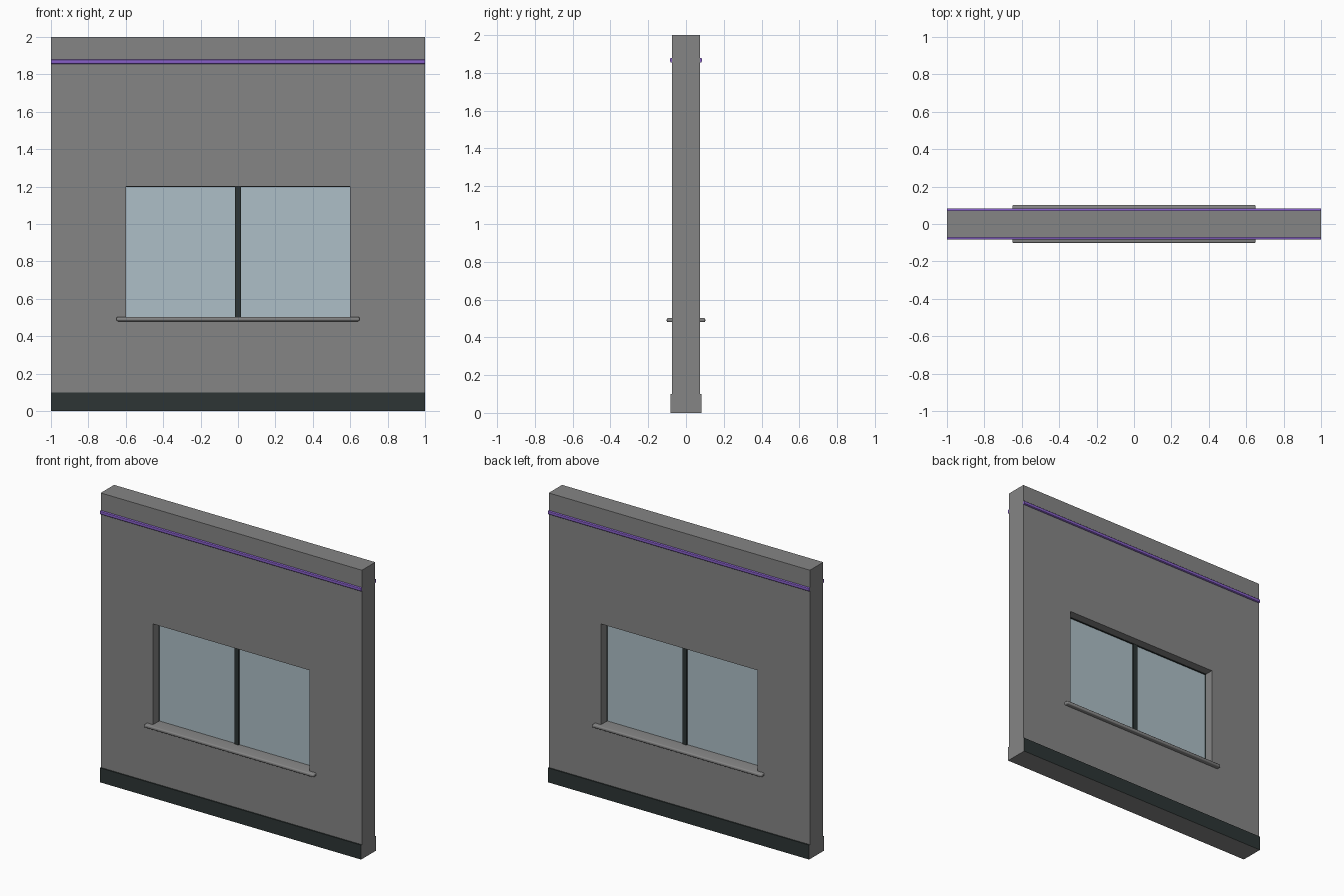
import bpy
import bmesh

if "Cube" in bpy.data.objects:
    bpy.data.objects.remove(bpy.data.objects["Cube"], do_unlink=True)


def material(name, rgb):
    m = bpy.data.materials.new(name)
    m.use_nodes = True
    m.diffuse_color = (*rgb, 1)
    m.node_tree.nodes["Principled BSDF"].inputs["Base Color"].default_value = (*rgb, 1)
    return m


GREY = material("wall grey", (0.235, 0.235, 0.235))
DARK = material("dark trim", (0.026, 0.036, 0.035))
GLASS = material("pale glass", (0.42, 0.52, 0.57))
PURPLE = material("purple trim", (0.24, 0.115, 0.57))

HALF = 0.073                     # half thickness of the wall
WX, WZ0, WZ1 = 0.6, 0.5, 1.2     # window opening


def finish(name, bm, mats):
    bmesh.ops.recalc_face_normals(bm, faces=bm.faces)
    me = bpy.data.meshes.new(name)
    bm.to_mesh(me)
    bm.free()
    for m in mats:
        me.materials.append(m)
    ob = bpy.data.objects.new(name, me)
    bpy.context.collection.objects.link(ob)
    return ob


def box(name, lo, hi, *mats, bevel=0, edges=lambda d: True):
    """Box between two corners; edges picks which edge directions are rounded."""
    bm = bmesh.new()
    bmesh.ops.create_cube(bm, size=1)
    for v in bm.verts:
        v.co = [(a + b) / 2 + c * (b - a) for a, b, c in zip(lo, hi, v.co)]
    if bevel:
        chosen = [e for e in bm.edges if edges(e.verts[1].co - e.verts[0].co)]
        bmesh.ops.bevel(bm, geom=chosen, offset=bevel, segments=3,
                        profile=0.5, affect='EDGES')
    ob = finish(name, bm, mats)
    if bevel:
        bpy.ops.object.select_all(action='DESELECT')
        ob.select_set(True)
        bpy.context.view_layer.objects.active = ob
        bpy.ops.object.shade_smooth_by_angle()
    return ob


# Wall with a rectangular opening
bm = bmesh.new()


def ring(x, z0, z1, y):
    return [bm.verts.new((px, y, pz))
            for px, pz in ((-x, z0), (x, z0), (x, z1), (-x, z1))]


loops = [ring(1, 0, 2, -HALF), ring(WX, WZ0, WZ1, -HALF),
         ring(WX, WZ0, WZ1, HALF), ring(1, 0, 2, HALF)]
for a, b in zip(loops, loops[1:] + loops[:1]):
    for i in range(4):
        j = (i + 1) % 4
        bm.faces.new((a[i], a[j], b[j], b[i]))
finish("wall", bm, [GREY])

# Skirting and picture rail on both faces
for side, s in (("front", -1), ("back", 1)):
    y0, y1 = sorted((s * HALF, s * 0.081))
    skirting = box(side + "_skirting", (-1, y0, 0), (1, y1, 0.1), DARK, GREY)
    for p in skirting.data.polygons:
        if abs(p.normal.x) > 0.5 or p.normal.z < -0.5:
            p.material_index = 1
    y0, y1 = sorted((s * (HALF - 0.01), s * 0.084))
    box(side + "_rail", (-1, y0, 1.855), (1, y1, 1.88), PURPLE,
        bevel=0.007, edges=lambda d: abs(d.x) > 0.1)

# Sill running through the wall
box("window_sill", (-0.65, -0.102, 0.48), (0.65, 0.102, 0.503), GREY, bevel=0.008)

# Glazing with a thin edge frame and a central mullion
box("glass", (-WX, -0.005, WZ0), (WX, 0.005, WZ1), GLASS)
box("mullion", (-0.015, -0.015, WZ0), (0.015, 0.015, WZ1), DARK)
for side, s in (("right", -1), ("left", 1)):
    x0, x1 = sorted((s * WX, s * (WX - 0.002)))
    box(side + "_frame", (x0, -0.015, WZ0), (x1, 0.015, WZ1), DARK)
box("top_frame", (-WX, -0.015, WZ1 - 0.002), (WX, 0.015, WZ1), DARK)
